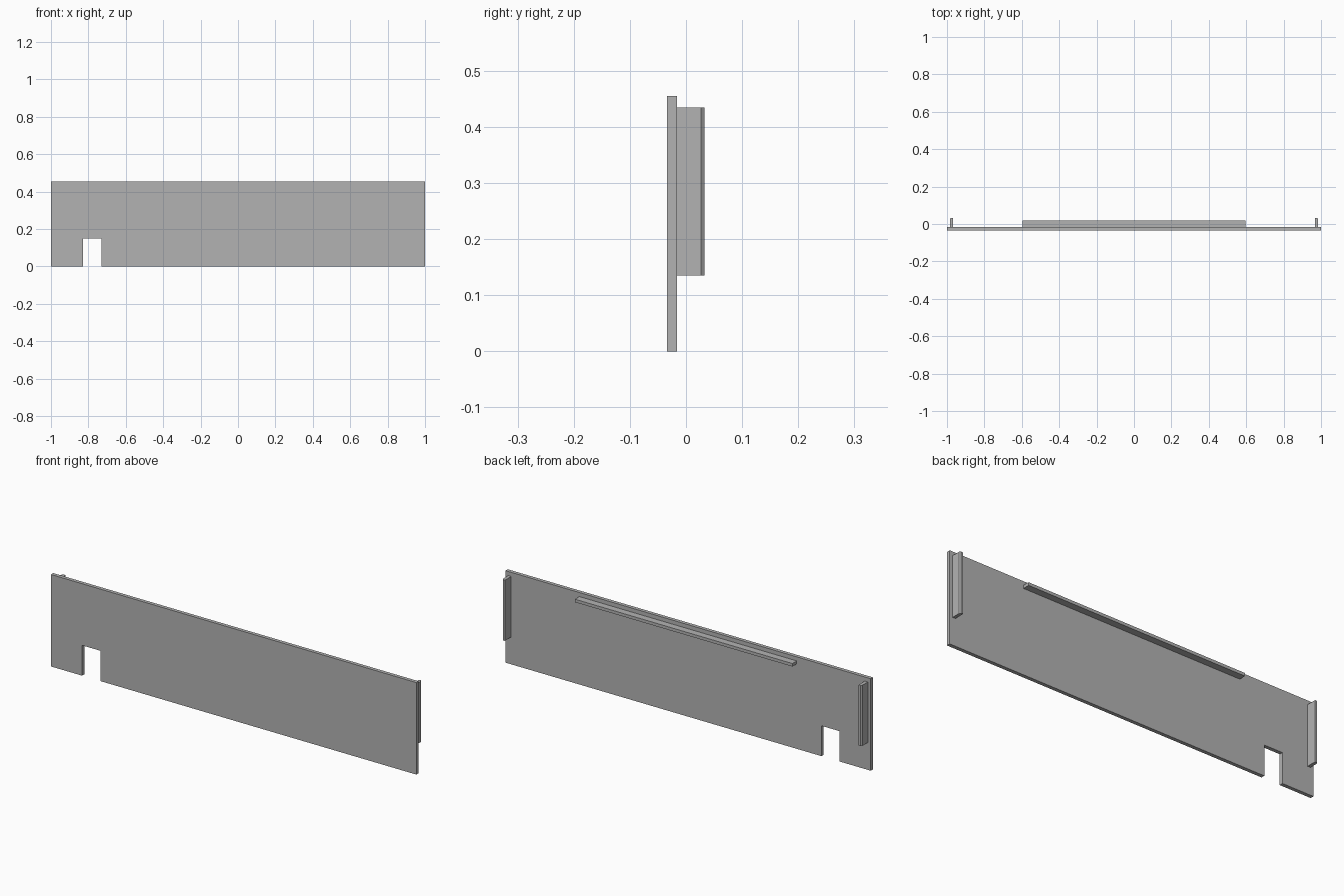
import bpy
import bmesh

cube = bpy.data.objects.get("Cube")
if cube:
    bpy.data.objects.remove(cube, do_unlink=True)

grey = bpy.data.materials.new("plain grey")
grey.use_nodes = True
colour = (0.45, 0.45, 0.45, 1)
grey.diffuse_color = colour
grey.node_tree.nodes["Principled BSDF"].inputs["Base Color"].default_value = colour


def extrude(name, outline, direction):
    """Make a flat-shaded solid by sweeping a closed outline."""
    bm = bmesh.new()
    face = bm.faces.new([bm.verts.new(p) for p in outline])
    swept = bmesh.ops.extrude_face_region(bm, geom=[face])
    moved = [v for v in swept["geom"] if isinstance(v, bmesh.types.BMVert)]
    bmesh.ops.translate(bm, verts=moved, vec=direction)
    bmesh.ops.recalc_face_normals(bm, faces=bm.faces)
    mesh = bpy.data.meshes.new(name)
    bm.to_mesh(mesh)
    bm.free()
    mesh.materials.append(grey)
    obj = bpy.data.objects.new(name, mesh)
    bpy.context.collection.objects.link(obj)
    return obj


FRONT, BACK = -0.034, -0.016
HEIGHT = 0.455

# Front panel with a notch in its lower edge
panel_outline = [(-1, 0), (-0.83, 0), (-0.83, 0.15), (-0.73, 0.15),
                 (-0.73, 0), (1, 0), (1, HEIGHT), (-1, HEIGHT)]
extrude("front_panel", [(x, FRONT, z) for x, z in panel_outline],
        (0, BACK - FRONT, 0))

# Long rib behind the upper edge
rib_outline = [(BACK, 0.42), (0.018, 0.42), (0.018, 0.435), (BACK, 0.435)]
extrude("top_rib", [(-0.595, y, z) for y, z in rib_outline], (1.19, 0, 0))

# Upright end tabs with a chamfered outer edge
tab_outline = [(0.968, BACK), (0.984, BACK), (0.984, 0.027),
               (0.979, 0.033), (0.968, 0.033)]
for name, side in (("left_tab", 1), ("right_tab", -1)):
    extrude(name, [(side * x, y, 0.135) for x, y in tab_outline], (0, 0, 0.3))
